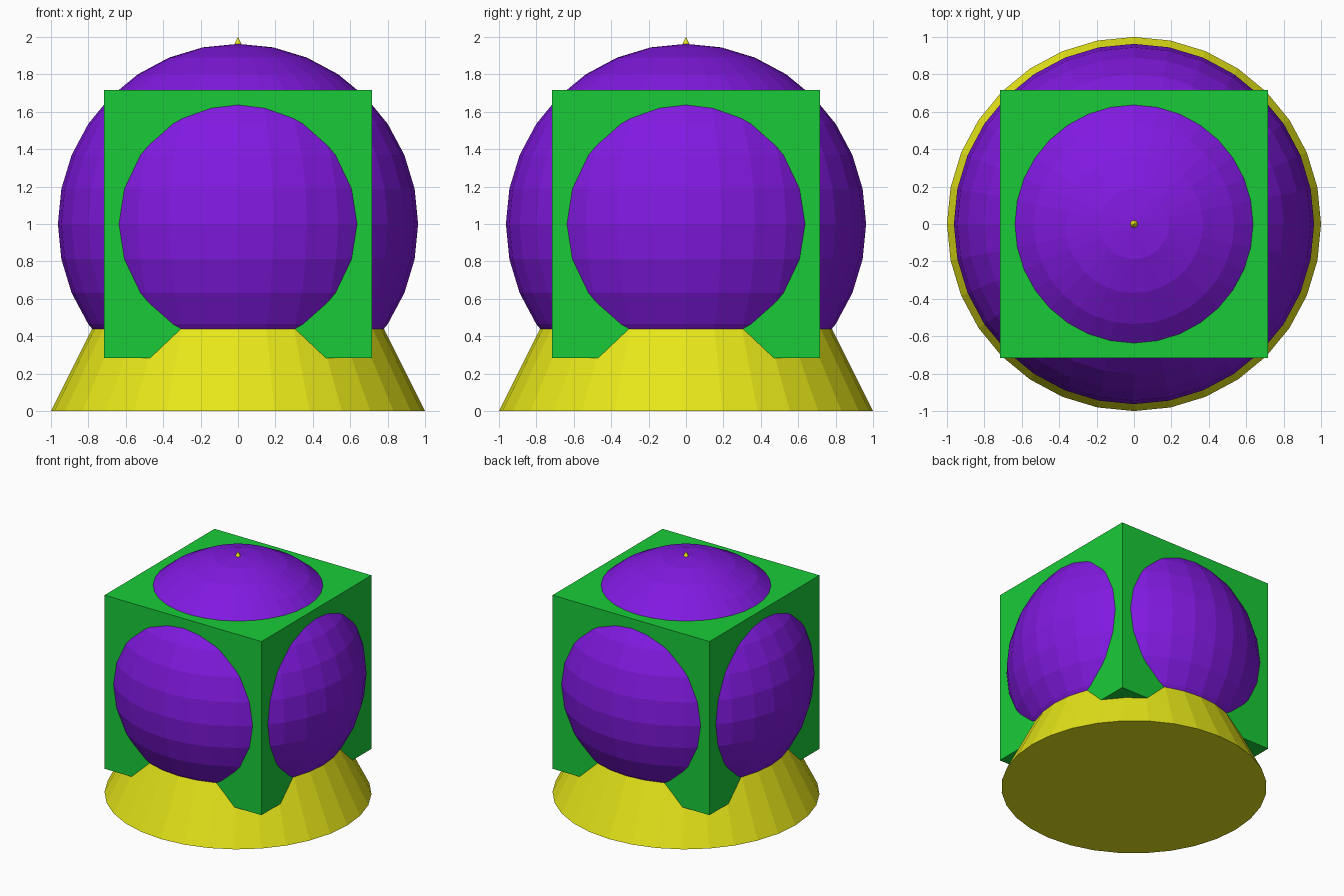
import bpy

if "Cube" in bpy.data.objects:
    bpy.data.objects.remove(bpy.data.objects["Cube"])


def finish(name, color):
    """Name the active object and give it a plain coloured material."""
    obj = bpy.context.object
    obj.name = name
    mat = bpy.data.materials.new(name + "_color")
    mat.diffuse_color = (*color, 1.0)
    mat.use_nodes = True
    mat.node_tree.nodes["Principled BSDF"].inputs["Base Color"].default_value = mat.diffuse_color
    obj.data.materials.append(mat)


CENTER = (0, 0, 1)

# Cone standing on the ground, its tip poking out of the sphere
bpy.ops.mesh.primitive_cone_add(vertices=32, radius1=1, radius2=0, depth=2, location=CENTER)
finish("cone", (0.8, 0.8, 0.01))

# Cube whose faces are pierced by the sphere
bpy.ops.mesh.primitive_cube_add(size=1.435, location=CENTER)
finish("cube", (0.01, 0.6, 0.04))

# Flat-faced sphere
bpy.ops.mesh.primitive_uv_sphere_add(segments=32, ring_count=16, radius=0.963, location=CENTER)
finish("sphere", (0.22, 0.01, 0.75))
